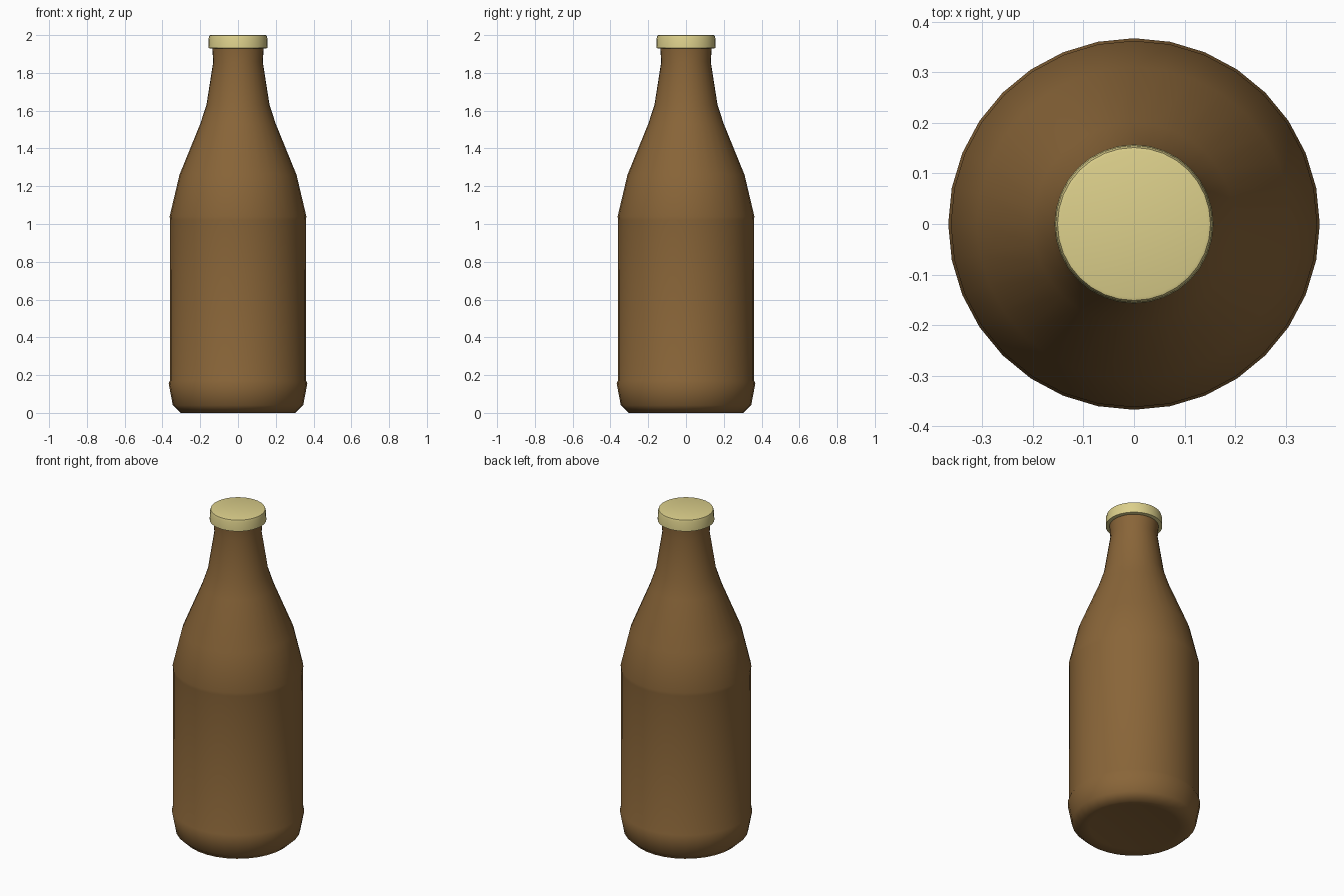
import bpy, bmesh, math

if "Cube" in bpy.data.objects:
    bpy.data.objects.remove(bpy.data.objects["Cube"])

SIDES = 32


def material(name, color):
    m = bpy.data.materials.new(name)
    m.diffuse_color = color
    m.use_nodes = True
    m.node_tree.nodes["Principled BSDF"].inputs["Base Color"].default_value = m.diffuse_color
    return m


def lathe(name, profile, mat, angle):
    """Revolve (radius, z) points around z; zero radius makes a pole."""
    bm = bmesh.new()
    rings = []
    for r, z in profile:
        if r == 0:
            rings.append([bm.verts.new((0, 0, z))] * SIDES)
        else:
            rings.append([bm.verts.new((r * math.cos(2 * math.pi * i / SIDES),
                                        r * math.sin(2 * math.pi * i / SIDES), z))
                          for i in range(SIDES)])
    for a, b in zip(rings, rings[1:]):
        for i in range(SIDES):
            j = (i + 1) % SIDES
            bm.faces.new(list(dict.fromkeys((a[i], a[j], b[j], b[i]))))
    bmesh.ops.recalc_face_normals(bm, faces=bm.faces)
    mesh = bpy.data.meshes.new(name)
    bm.to_mesh(mesh)
    bm.free()
    obj = bpy.data.objects.new(name, mesh)
    bpy.context.collection.objects.link(obj)
    mesh.materials.append(mat)
    bpy.ops.object.select_all(action='DESELECT')
    obj.select_set(True)
    bpy.context.view_layer.objects.active = obj
    bpy.ops.object.shade_smooth_by_angle(angle=math.radians(angle))
    return obj


brown = material("brown_glass", (0.25, 0.13, 0.04, 1))
cream = material("cream_metal", (0.72, 0.63, 0.26, 1))

# Glass body with shallow recessed label band, shoulder and neck
lathe("bottle_body", [
    (0, 0.015), (0.25, 0.01), (0.303, 0.0), (0.345, 0.04), (0.367, 0.155),
    (0.361, 0.17), (0.36, 1.02), (0.362, 1.04), (0.31, 1.26), (0.20, 1.53),
    (0.167, 1.63), (0.131, 1.86), (0.137, 1.94), (0, 1.94)], brown, 60)

# Crown cap, flared at the rim
lathe("bottle_cap", [
    (0, 1.93), (0.15, 1.93), (0.157, 1.932), (0.155, 1.985),
    (0.151, 1.998), (0.145, 2.0), (0, 1.995)], cream, 50)
